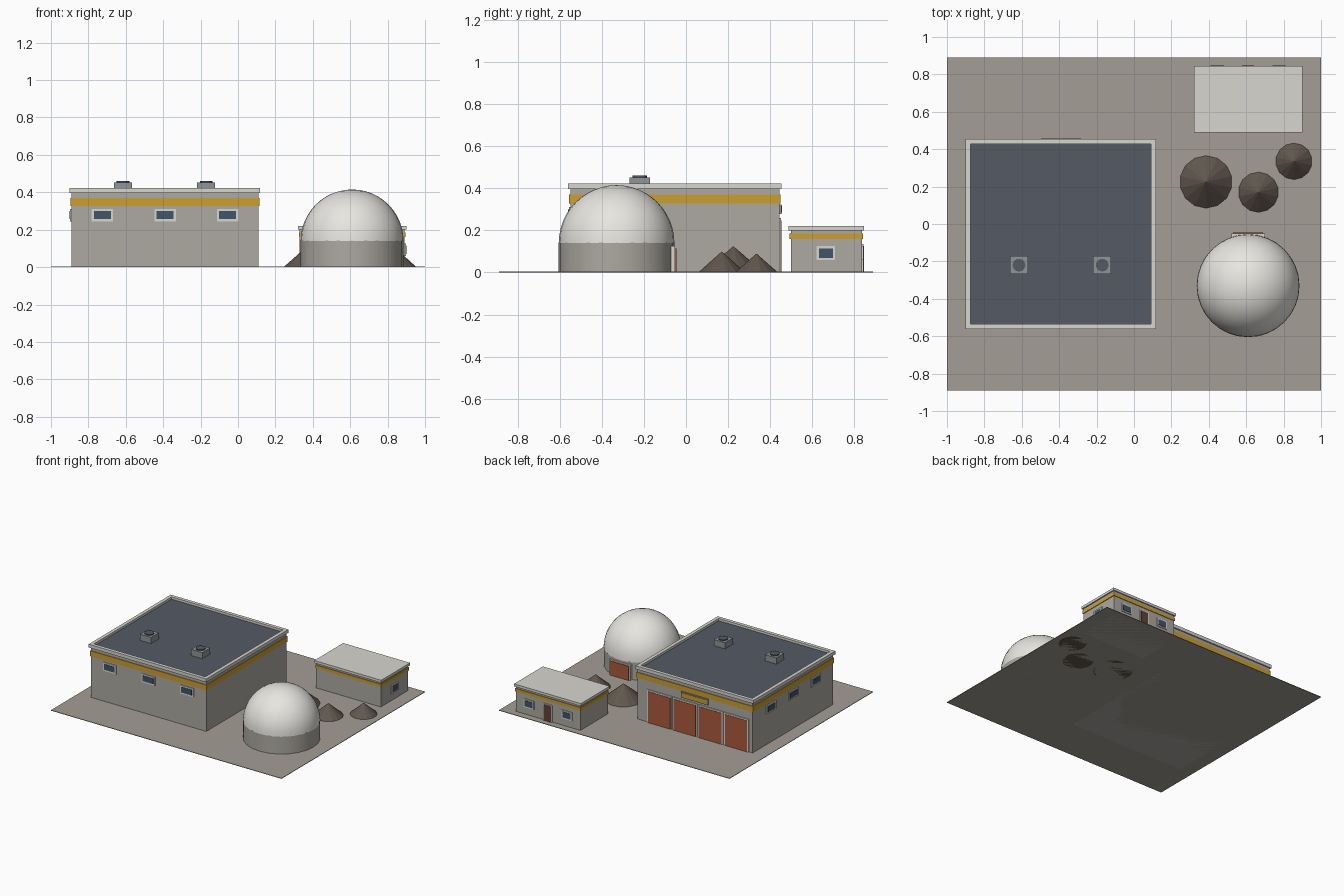
import bpy, bmesh, math

if "Cube" in bpy.data.objects:
    bpy.data.objects.remove(bpy.data.objects["Cube"])

def mat(name, r, g, b):
    m = bpy.data.materials.new(name)
    m.diffuse_color = (r, g, b, 1)
    m.use_nodes = True
    m.node_tree.nodes["Principled BSDF"].inputs["Base Color"].default_value = m.diffuse_color
    return m

PAVING = mat("paving", .37, .34, .30)
WALL = mat("wall", .42, .40, .36)
TRIM = mat("trim", .68, .67, .63)
ROOF = mat("roof", .09, .105, .13)
YELLOW = mat("yellow", .60, .35, .03)
GLASS = mat("glass", .05, .09, .14)
ORANGE = mat("orange", .40, .10, .045)
BROWN = mat("brown", .12, .055, .035)
SOIL = mat("soil", .12, .095, .075)
METAL = mat("metal", .28, .30, .31)
WHITE = mat("dome white", .80, .79, .75)


def add(name, bm, m):
    bmesh.ops.recalc_face_normals(bm, faces=bm.faces)
    me = bpy.data.meshes.new(name)
    bm.to_mesh(me)
    bm.free()
    me.materials.append(m)
    ob = bpy.data.objects.new(name, me)
    bpy.context.collection.objects.link(ob)
    return ob


def box(name, x, y, z, m):
    bm = bmesh.new()
    for v in bmesh.ops.create_cube(bm, size=1)["verts"]:
        v.co = [a[0] + (c + .5) * (a[1] - a[0]) for a, c in zip((x, y, z), v.co)]
    return add(name, bm, m)


def ring(name, x, y, z, t, m):
    """Rectangular hoop of thickness t inside the given bounds."""
    bm = bmesh.new()
    def loop(d, h):
        return [bm.verts.new((a, b, h)) for a, b in (
            (x[0] + d, y[0] + d), (x[1] - d, y[0] + d),
            (x[1] - d, y[1] - d), (x[0] + d, y[1] - d))]
    loops = [loop(0, z[0]), loop(0, z[1]), loop(t, z[1]), loop(t, z[0])]
    for k in range(4):
        a, b = loops[k], loops[(k + 1) % 4]
        for i in range(4):
            j = (i + 1) % 4
            bm.faces.new((a[i], a[j], b[j], b[i]))
    return add(name, bm, m)


def cone(name, x, y, z0, z1, r0, r1, n, m, smooth=False):
    bm = bmesh.new()
    bmesh.ops.create_cone(bm, cap_ends=True, segments=n, radius1=r0, radius2=r1, depth=z1 - z0)
    bmesh.ops.translate(bm, verts=bm.verts, vec=(x, y, (z0 + z1) / 2))
    ob = add(name, bm, m)
    if smooth:
        smooth_edges(ob)
    return ob


def smooth_edges(ob):
    bpy.ops.object.select_all(action='DESELECT')
    ob.select_set(True)
    bpy.context.view_layer.objects.active = ob
    bpy.ops.object.shade_smooth_by_angle(angle=math.radians(35))


def panel(name, side, wall, u, w, z, out, m):
    """Thin slab on a wall: side is '+x', '-x', '+y' or '-y', u the centre along it."""
    s = 1 if side[0] == '+' else -1
    d = sorted((wall - s * .004, wall + s * out))
    span = (u - w / 2, u + w / 2)
    if side[1] == 'x':
        return box(name, d, span, z, m)
    return box(name, span, d, z, m)


def opening(name, side, wall, u, w, z, fill, edge=.012, out=.007, sill=True):
    panel(name + "_frame", side, wall, u, w, z, out, TRIM)
    lo = z[0] + edge if sill else z[0]
    panel(name, side, wall, u, w - 2 * edge, (lo, z[1] - edge), out + .003, fill)


# Yard
box("yard", (-1, 1), (-.89, .89), (0, .004), PAVING)

# Main hall: walls, band, parapet and roof
HX, HY = (-.89, .11), (-.55, .445)
box("hall_walls", HX, HY, (0, .398), WALL)
ring("hall_band", (-.895, .115), (-.555, .45), (.328, .37), .008, YELLOW)
ring("hall_parapet", (-.902, .118), (-.562, .455), (.396, .422), .027, TRIM)
box("hall_roof", (-.878, .094), (-.538, .431), (.39, .404), ROOF)

# Hall windows, front and left
for i, x in enumerate((-.725, -.39, -.055)):
    opening(f"front_window_{i}", '-y', HY[0], x, .115, (.245, .312), GLASS)
for i, y in enumerate((-.33, -.055, .22)):
    opening(f"side_window_{i}", '-x', HX[0], y, .115, (.245, .312), GLASS)

# Vehicle doors and blank sign board at the back
for i in range(4):
    opening(f"bay_door_{i}", '+y', HY[1], -.085 - i * .222, .215, (.004, .26), ORANGE, sill=False)
panel("sign_frame", '+y', HY[1], -.39, .235, (.278, .324), .009, METAL)
panel("sign_board", '+y', HY[1], -.39, .215, (.284, .318), .012, YELLOW)

# Roof vents
for i, x in enumerate((-.615, -.17)):
    box(f"vent_{i}", (x - .048, x + .048), (-.268, -.172), (.40, .452), METAL)
    cone(f"vent_fan_{i}", x, -.22, .45, .46, .034, .034, 16, ROOF)

# Domed store with its door
DX, DY, R = .61, -.33, .275
cone("dome_base", DX, DY, 0, .142, R, R, 24, WALL, True)
bm = bmesh.new()
bmesh.ops.create_uvsphere(bm, u_segments=32, v_segments=24, radius=R)
bmesh.ops.bisect_plane(bm, geom=bm.verts[:] + bm.edges[:] + bm.faces[:],
                       plane_co=(0, 0, 0), plane_no=(0, 0, 1), clear_inner=True)
bmesh.ops.translate(bm, verts=bm.verts, vec=(DX, DY, .14))
smooth_edges(add("dome", bm, WHITE))
box("dome_door_frame", (.52, .70), (-.08, -.052), (.004, .125), TRIM)
box("dome_door", (.53, .69), (-.08, -.046), (.004, .115), ORANGE)

# Small office
box("office_walls", (.33, .89), (.498, .837), (0, .2), WALL)
ring("office_band", (.325, .895), (.493, .842), (.16, .185), .007, YELLOW)
box("office_roof", (.32, .90), (.488, .846), (.2, .22), TRIM)
opening("office_side_window", '+x', .89, .665, .088, (.06, .125), GLASS, .01)
for i, x in enumerate((.445, .775)):
    opening(f"office_window_{i}", '+y', .837, x, .09, (.06, .125), GLASS, .01)
opening("office_door", '+y', .837, .61, .08, (.004, .135), BROWN, .008, sill=False)

# Material heaps
for i, (x, y, r, h) in enumerate(((.385, .225, .145, .125), (.665, .17, .112, .10), (.855, .335, .102, .09))):
    cone(f"heap_{i}", x, y, 0, h, r, 0, 14, SOIL)
